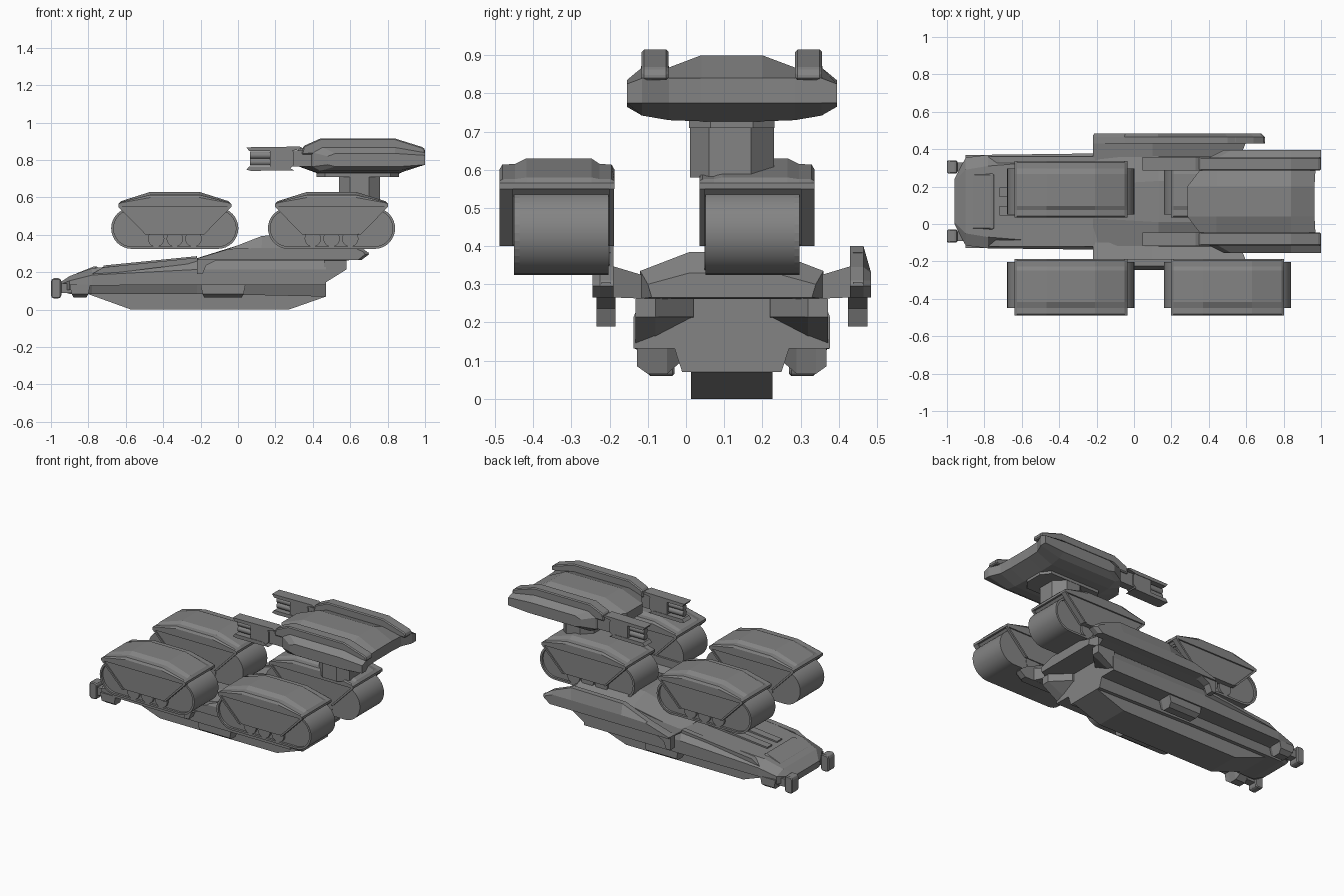
import bpy, bmesh, math

if "Cube" in bpy.data.objects:
    bpy.data.objects.remove(bpy.data.objects["Cube"], do_unlink=True)

CY = 0.12  # centre line of hull and turret

grey = bpy.data.materials.new("armour grey")
grey.use_nodes = True
colour = (0.23, 0.23, 0.23, 1)
grey.diffuse_color = colour
grey.node_tree.nodes["Principled BSDF"].inputs["Base Color"].default_value = colour


def loft(name, rings, smooth=False, capped=True):
    """Skin a list of equal-length closed rings and cap the ends."""
    bm = bmesh.new()
    loops = [[bm.verts.new(p) for p in ring] for ring in rings]
    n = len(loops[0])
    for a, b in zip(loops, loops[1:]):
        for i in range(n):
            j = (i + 1) % n
            bm.faces.new((a[i], a[j], b[j], b[i]))
    if capped:
        bm.faces.new(loops[0])
        bm.faces.new(loops[-1])
    else:
        bmesh.ops.remove_doubles(bm, verts=bm.verts, dist=0.0001)
    bmesh.ops.recalc_face_normals(bm, faces=bm.faces)
    mesh = bpy.data.meshes.new(name)
    bm.to_mesh(mesh)
    bm.free()
    mesh.materials.append(grey)
    obj = bpy.data.objects.new(name, mesh)
    bpy.context.collection.objects.link(obj)
    if smooth:
        bpy.ops.object.select_all(action='DESELECT')
        obj.select_set(True)
        bpy.context.view_layer.objects.active = obj
        bpy.ops.object.shade_smooth_by_angle(angle=math.radians(35))
    return obj


def prism(name, profile, y0, y1, bevel=0, smooth=False):
    """Extrude an x-z profile along y."""
    obj = loft(name, [[(x, y, z) for x, z in profile] for y in (y0, y1)], smooth)
    if bevel:
        mod = obj.modifiers.new("edge", 'BEVEL')
        mod.width, mod.segments, mod.limit_method = bevel, 1, 'ANGLE'
    return obj


def box(name, x0, x1, y0, y1, z0, z1):
    return prism(name, [(x0, z0), (x1, z0), (x1, z1), (x0, z1)], y0, y1)


def ring(x, half):
    """Mirror half a cross-section (offset, z) about the centre line."""
    return [(x, CY + w, z) for w, z in half] + [(x, CY - w, z) for w, z in reversed(half)]


def stadium(cx, cz, half, r, steps=16):
    pts = []
    for side in (1, -1):
        for i in range(steps + 1):
            a = side * math.pi / 2 - math.pi * i / steps
            pts.append((cx + side * half + r * math.cos(a), cz + r * math.sin(a)))
    return pts


# ---- hull, with undercut sides ----
# x, bottom half width, bottom z, side half width, side low z, side high z, top half width, top z
rows = [(-.96, .10, .10, .12, .105, .13, .11, .14),
        (-.90, .13, .085, .235, .105, .155, .17, .18),
        (-.78, .13, .085, .25, .13, .185, .19, .222),
        (-.22, .13, .085, .257, .132, .215, .235, .272),
        (.47, .13, .07, .257, .132, .215, .235, .272)]
loft("lower_hull", [ring(x, [(a, b), (a + .02, c), (w, c), (w, d), (t, e)])
                    for x, a, b, w, c, d, t, e in rows])

rows = [(-.22, .235, .26, .235, .265, .09, .275),
        (.13, .24, .26, .24, .335, .11, .385),
        (.56, .24, .262, .24, .335, .11, .385),
        (.62, .21, .266, .22, .30, .11, .33)]
loft("upper_deck", [ring(x, [(a, b), (c, d), (e, f)]) for x, a, b, c, d, e, f in rows])

prism("keel", [(-.82, .09), (-.57, 0), (.27, 0), (.47, .07), (.47, .1), (-.82, .1)], CY - .107, CY + .107)
for off in (-.05, .05):
    prism("deck_rib", [(-.72, .2), (-.72, .236), (-.22, .286), (-.22, .25)], CY + off - .025, CY + off + .025)
prism("cab_hatch", [(-.88, .17), (-.86, .195), (-.76, .235), (-.73, .21)], CY - .15, CY + .15, .008)

fin = [(-.22, .265), (-.22, .275), (-.05, .325), (.13, .395), (.5, .4), (.64, .345),
       (.69, .31), (.7, .295), (.66, .265)]

for s, side in ((-1, "right"), (1, "left")):
    def span(a, b):
        return sorted((CY + s * a, CY + s * b))

    def slices(name, sections):
        """Loft x-z profiles placed at offsets from the centre line."""
        return loft(name, [[(x, CY + s * w, z) for x, z in sec] for w, sec in sections])

    # overhanging rear corner, tapering towards the middle
    slices(side + "_rear_corner", [
        (.10, [(.46, .212), (.48, .215), (.48, .268), (.46, .268)]),
        (.20, [(.46, .16), (.58, .215), (.58, .268), (.46, .268)]),
        (.252, [(.46, .14), (.58, .215), (.58, .262), (.46, .262)])])

    # deck rails, belly pods and front bumpers
    prism(side + "_deck_rail", [(-.8, .18), (-.72, .226), (-.22, .278), (-.22, .25)], *span(.205, .24))
    for x0, x1 in ((-.9, -.79), (-.2, .04)):
        slices(side + "_belly_pod", [
            (.13, [(x0, .135), (x0 + .03, .10), (x1 - .03, .10), (x1, .135)]),
            (.17, [(x0, .135), (x0 + .02, .065), (x1 - .02, .065), (x1, .135)]),
            (.22, [(x0, .135), (x0 + .02, .065), (x1 - .02, .065), (x1, .135)]),
            (.248, [(x0, .135), (x0 + .01, .085), (x1 - .01, .085), (x1, .135)])])
    box(side + "_bumper_arm", -.97, -.88, *span(.16, .21), .09, .14)
    prism(side + "_bumper", [(-1, .07), (-.99, .06), (-.955, .06), (-.945, .07), (-.945, .16),
                             (-.955, .168), (-.99, .168), (-1, .155)], *span(.15, .22), .006)

    # swept wing carrying the outer fin
    slices(side + "_wing", [
        (.22, [(-.22, .262), (.56, .262), (.56, .32), (.1, .32), (-.22, .27)]),
        (.32, [(-.22, .266), (.6, .266), (.6, .35), (.1, .35), (-.22, .274)])])
    slices(side + "_fin", [(.31, fin), (.345, fin), (.365, [(x * .97, min(z, .33)) for x, z in fin])])
    prism(side + "_fin_foot", [(-.22, .19), (-.22, .272), (-.1, .272), (-.17, .237), (-.19, .19)],
          *span(.305, .355))
    for i in range(8):
        z = .3 + i * .011
        x = .70 - (z - .3) * 2
        box(side + "_fin_grille", x - .06, x, *span(.318, .342), z, z + .006)

# ---- four track units ----
for cx, xname in ((-.338, "front"), (.5, "rear")):
    for cy, out, yname in ((-.338, -1, "right"), (.186, 1, "left")):
        def tag(part):
            return f"{xname}_{yname}_{part}"

        def across(a, b):
            return sorted((cy + out * a, cy + out * b))

        prism(tag("tread"), stadium(cx, .435, .23, .11), *across(-.135, .098), smooth=True)
        # raised rim around the outer edge of the tread
        outer, inner = stadium(cx, .435, .23, .11), stadium(cx, .435, .23, .097)
        a, b = across(.098, .112)
        loft(tag("tread_rim"), [[(x, y, z) for x, z in prof] for prof, y in
             ((inner, a), (outer, a), (outer, b), (inner, b), (inner, a))], capped=False)
        for k in (-1, 0, 1):
            prism(tag("road_wheel"), stadium(cx + k * .1, .38, 0, .044, 10), *across(-.137, .112), smooth=True)

        # lower side plates and the armoured cover
        low = [(-.29, .55), (-.15, .405), (-.13, .4), (.13, .4), (.15, .405), (.29, .55)]
        prism(tag("side_plate"), [(cx + x, z) for x, z in low], *across(-.143, .142))

        def cover_ring(off, drop):
            half = [(.302, .55), (.302, .565), (.288, .58 - drop * .3), (.13, .63 - drop)]
            return [(cx + x, cy + out * off, z) for x, z in half] + \
                   [(cx - x, cy + out * off, z) for x, z in reversed(half)]

        loft(tag("cover"), [cover_ring(o, d) for o, d in (
            (-.151, .03), (-.143, .016), (-.112, .015), (-.09, 0),
            (.08, 0), (.11, .015), (.143, .016), (.151, .03))])
        # slanted lips under the cover on both faces
        for e in (-1, 1):
            lip = [(cx + e * x, z) for x, z in ((.302, .565), (.302, .55), (.155, .4), (.14, .4), (.285, .55))]
            prism(tag("cover_lip"), lip, *across(.115, .15))
            prism(tag("cover_lip_inner"), lip, *across(-.15, -.136))

# ---- turret, notched at the rear ----
# offset, front x, front low z, front high z, top front x, top z, rear x, bottom front x, bottom z
rows = [(.08, .285, .78, .84, .44, .9, .965, .43, .727),
        (.165, .35, .765, .84, .44, .868, .97, .43, .73),
        (.235, .40, .765, .84, .45, .868, 1.0, .44, .742),
        (.275, .48, .775, .82, .52, .835, 1.0, .52, .765)]
half = [(w, [(xf, lo), (xf, hi), (xt, t), (.84, t), (xr, min(t, .85) - .01), (xr, .775), (.86, b), (xb, b)])
        for w, xf, lo, hi, xt, t, xr, xb, b in rows]
sections = [(-w, sec) for w, sec in reversed(half)] + half
loft("turret_body", [[(x, CY + w, z) for x, z in sec] for w, sec in sections])

loft("turret_base", [[(.64 + .22 * px, CY + .112 * py, z) for px, py in
     ((-1, -.5), (-.8, -1), (.8, -1), (1, -.5), (1, .5), (.8, 1), (-.8, 1), (-1, .5))] for z in (.71, .735)])
loft("turret_column", [[(x, CY + y, z) for x, y in
     ((.54, -.06), (.60, -.11), (.70, -.11), (.76, -.06), (.76, .05), (.70, .11), (.60, .11), (.54, .05))]
     for z in (.58, .72)])

for s, side in ((-1, "right"), (1, "left")):
    def span(a, b):
        return sorted((CY + s * a, CY + s * b))

    prism(side + "_turret_rail", [(.34, .83), (.35, .875), (.44, .915), (.84, .915), (.99, .868),
                                  (1, .855), (1, .835)], *span(.166, .236), .006)
    # twin gun pod
    box(side + "_gun_mount", .27, .44, *span(.175, .225), .765, .85)
    prism(side + "_gun_body", [(.17, .755), (.28, .755), (.30, .775), (.30, .84), (.28, .86), (.17, .86)],
          *span(.168, .235))
    prism(side + "_gun_top", [(.045, .868), (.06, .848), (.28, .848), (.35, .862), (.33, .872)],
          *span(.165, .238))
    prism(side + "_gun_bottom", [(.045, .748), (.06, .766), (.26, .766), (.30, .745), (.07, .742)],
          *span(.165, .238))
    for z in (.79, .826):
        loft(side + "_gun_barrel", [[(x, CY + s * .2 + .02 * math.cos(a * math.pi / 6),
             z + .02 * math.sin(a * math.pi / 6)) for a in range(12)] for x in (.065, .18)], True)
